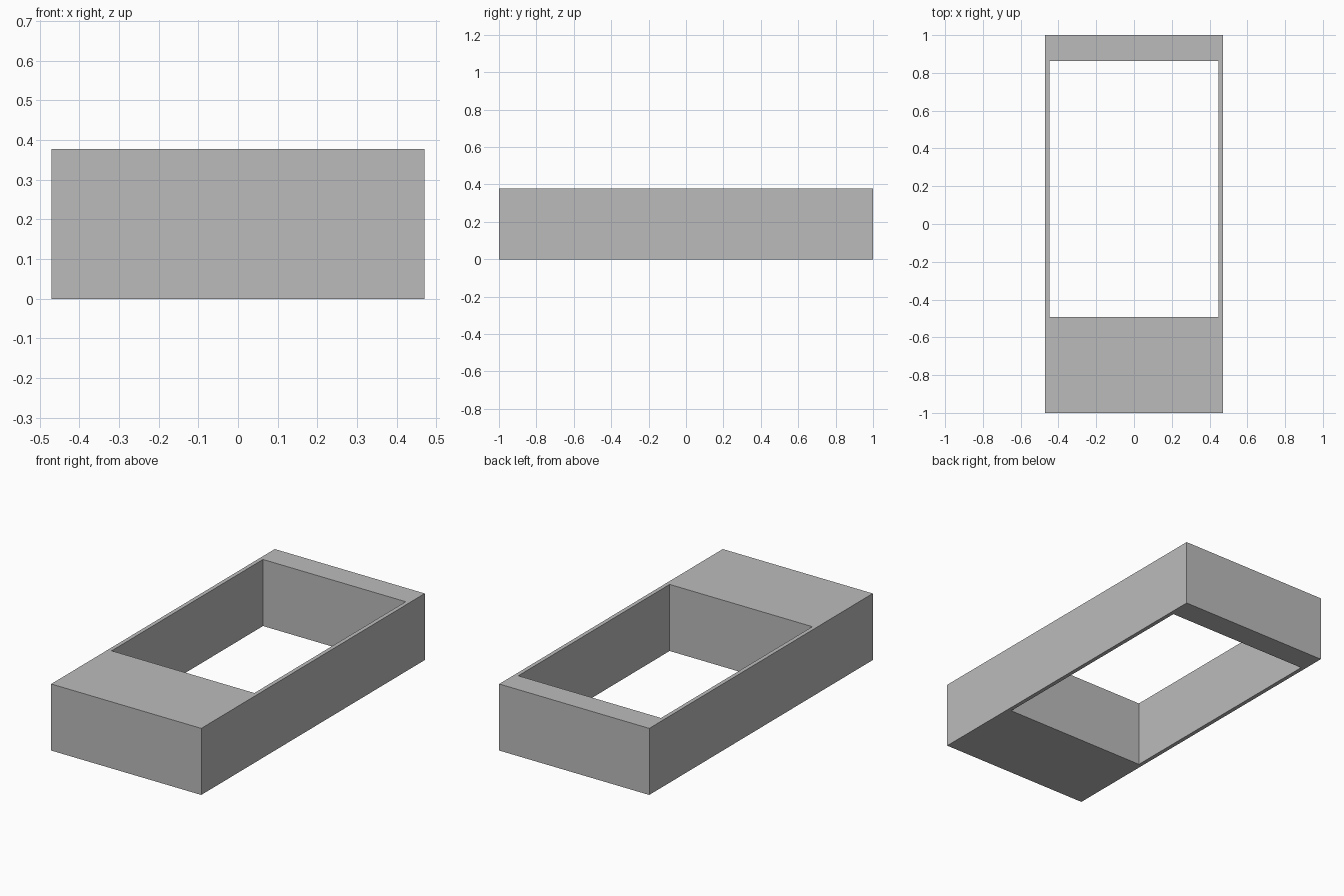
import bpy
import bmesh

cube = bpy.data.objects.get("Cube")
if cube:
    bpy.data.objects.remove(cube, do_unlink=True)

HEIGHT = 0.377

# Plain grey material
grey = bpy.data.materials.new("grey")
grey.use_nodes = True
colour = (0.5, 0.5, 0.5, 1)
grey.diffuse_color = colour
grey.node_tree.nodes["Principled BSDF"].inputs["Base Color"].default_value = colour


def rectangle(bm, half_width, front, back, z):
    """Corner vertices of a level rectangle, counter-clockwise."""
    corners = ((-half_width, front), (half_width, front),
               (half_width, back), (-half_width, back))
    return [bm.verts.new((x, y, z)) for x, y in corners]


# Rectangular frame: outer and inner loops at the bottom and top
bm = bmesh.new()
outer_low, outer_high = (rectangle(bm, 0.47, -1, 1, z) for z in (0, HEIGHT))
inner_low, inner_high = (rectangle(bm, 0.447, -0.492, 0.862, z) for z in (0, HEIGHT))

# Bridge the loops into outer walls, top rim, opening walls and underside
loops = (outer_low, outer_high, inner_high, inner_low, outer_low)
for a, b in zip(loops, loops[1:]):
    for i in range(4):
        j = (i + 1) % 4
        bm.faces.new((a[i], a[j], b[j], b[i]))
bmesh.ops.recalc_face_normals(bm, faces=bm.faces)

mesh = bpy.data.meshes.new("frame")
bm.to_mesh(mesh)
bm.free()
mesh.materials.append(grey)
frame = bpy.data.objects.new("frame", mesh)
bpy.context.collection.objects.link(frame)
